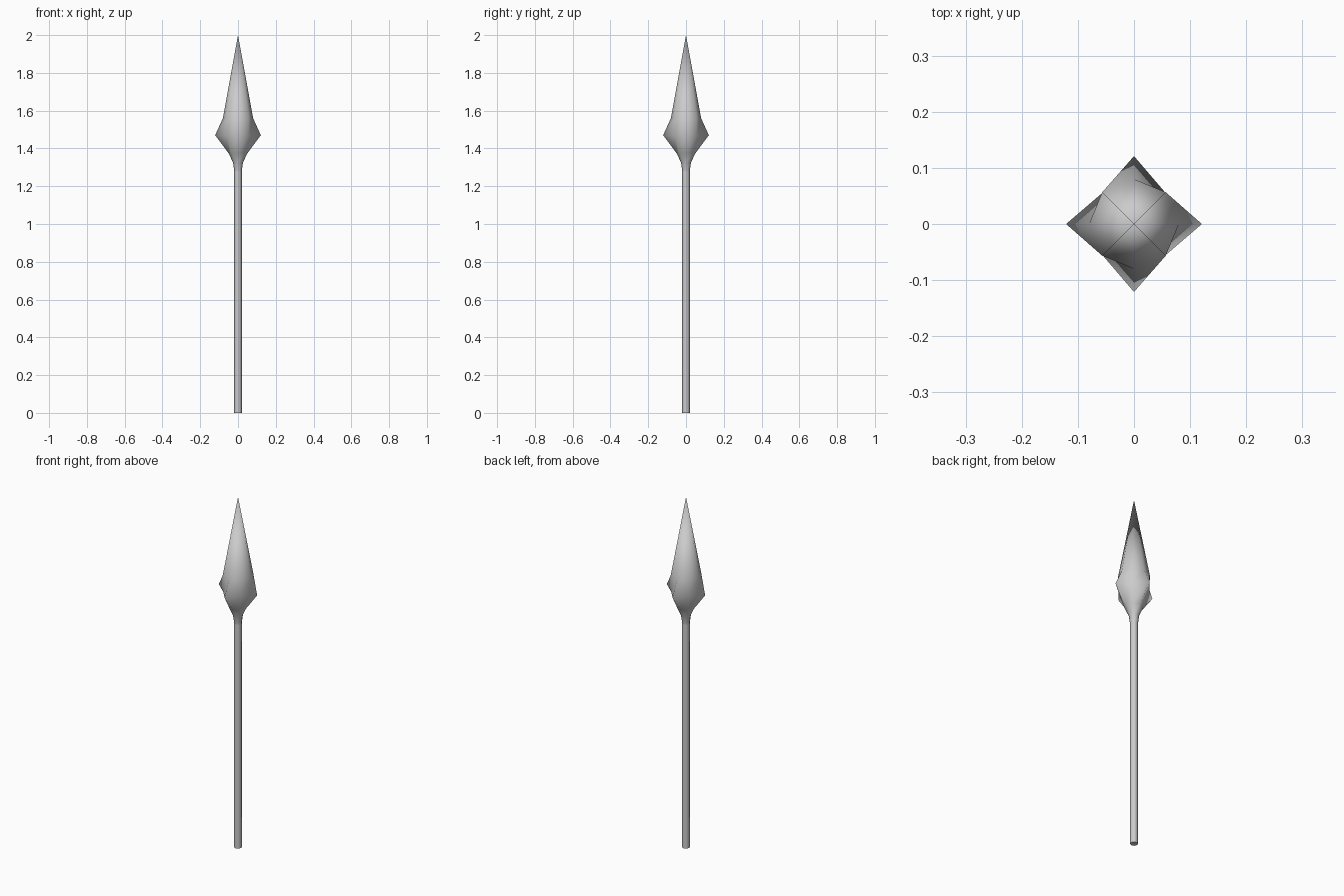
import bpy, bmesh, math

if "Cube" in bpy.data.objects:
    bpy.data.objects.remove(bpy.data.objects["Cube"])

SIDES = 8


def lathe(name, rings, tip=None, cap_bottom=False):
    """Loft octagonal rings (z, radius on the axes, radius on the diagonals)."""
    bm = bmesh.new()
    loops = []
    for z, r_axis, r_diag in rings:
        loop = []
        for i in range(SIDES):
            a = 2 * math.pi * i / SIDES
            r = r_diag if i % 2 else r_axis
            loop.append(bm.verts.new((r * math.cos(a), r * math.sin(a), z)))
        loops.append(loop)
    for low, high in zip(loops, loops[1:]):
        for i in range(SIDES):
            j = (i + 1) % SIDES
            bm.faces.new((low[i], low[j], high[j], high[i]))
    if tip is not None:
        point = bm.verts.new((0, 0, tip))
        for i in range(SIDES):
            bm.faces.new((loops[-1][i], loops[-1][(i + 1) % SIDES], point))
    for f in bm.faces:
        f.smooth = True
    if cap_bottom:
        cap = bm.faces.new(loops[0][::-1])
        for e in cap.edges:
            e.smooth = False
    mesh = bpy.data.meshes.new(name)
    bm.to_mesh(mesh)
    bm.free()
    obj = bpy.data.objects.new(name, mesh)
    bpy.context.collection.objects.link(obj)
    return obj


# Straight shaft
lathe("shaft", [(0, 0.02, 0.02), (1.28, 0.02, 0.02)], cap_bottom=True)

# Flared socket, four side barbs and long point
lathe("spear_head", [
    (1.28, 0.02, 0.02),
    (1.325, 0.026, 0.026),
    (1.375, 0.05, 0.048),
    (1.47, 0.121, 0.079),
    (1.56, 0.08, 0.08),
], tip=2.0)
